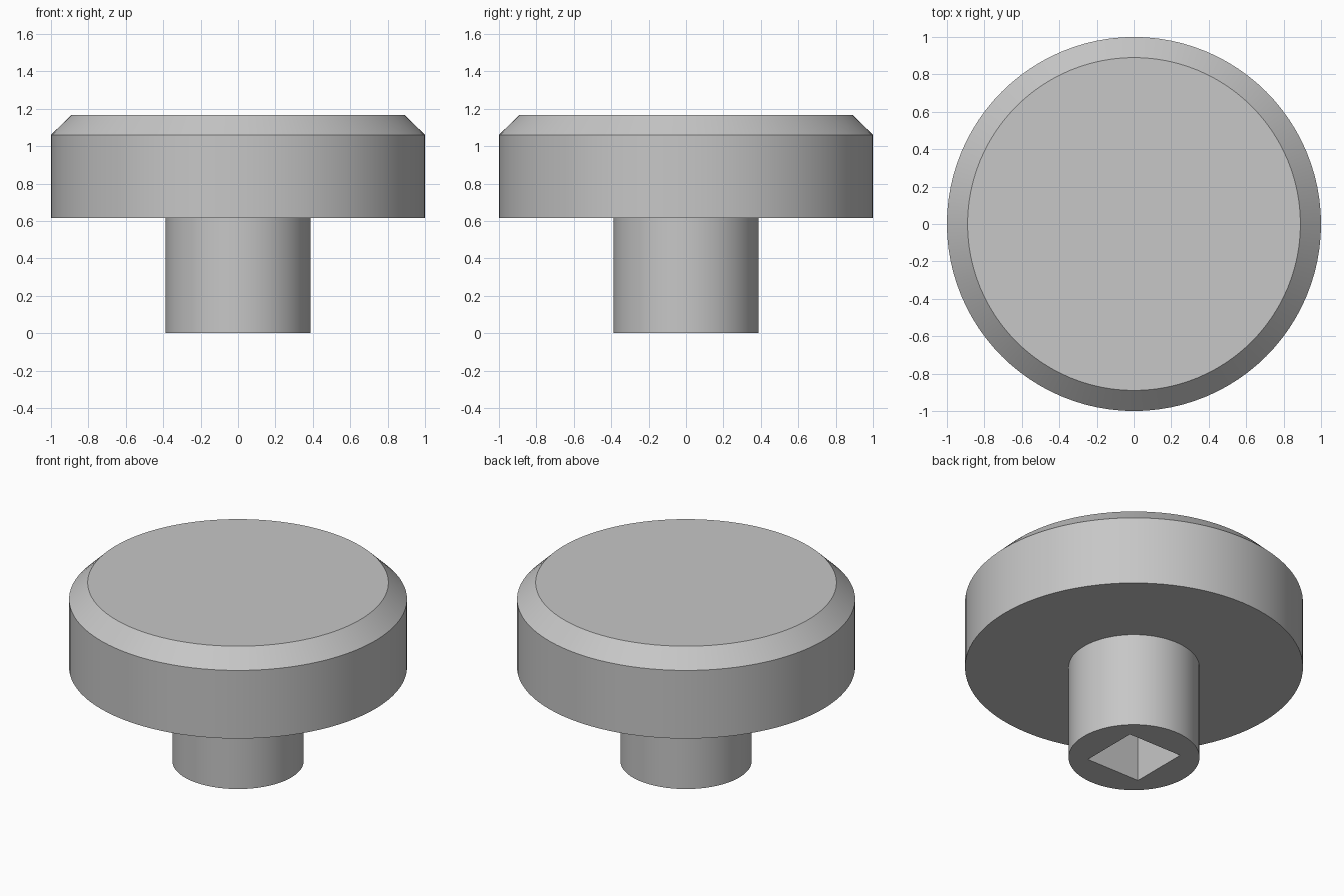
import bpy, bmesh, math

SEGMENTS = 96

cube = bpy.data.objects.get("Cube")
if cube:
    bpy.data.objects.remove(cube, do_unlink=True)

# Single grey material
grey = bpy.data.materials.new("plain grey")
grey.use_nodes = True
colour = (0.57, 0.57, 0.57, 1)
grey.diffuse_color = colour
grey.node_tree.nodes["Principled BSDF"].inputs["Base Color"].default_value = colour


def lathe(name, profile):
    """Turn (radius, height) points around z, capping both ends."""
    bm = bmesh.new()
    rings = []
    for r, z in profile:
        rings.append([bm.verts.new((r * math.cos(a), r * math.sin(a), z))
                      for a in (i * math.tau / SEGMENTS for i in range(SEGMENTS))])
    for low, high in zip(rings, rings[1:]):
        for i in range(SEGMENTS):
            j = (i + 1) % SEGMENTS
            bm.faces.new((low[i], low[j], high[j], high[i]))
    bm.faces.new(rings[0][::-1])
    bm.faces.new(rings[-1])
    mesh = bpy.data.meshes.new(name)
    bm.to_mesh(mesh)
    bm.free()
    mesh.materials.append(grey)
    obj = bpy.data.objects.new(name, mesh)
    bpy.context.collection.objects.link(obj)
    return obj


# Turned body: stem, underside, rim and chamfered top
knob = lathe("knob", [(0.388, 0), (0.388, 0.615), (1, 0.615), (1, 1.06), (0.89, 1.167)])

# Square socket cut up into the stem
bpy.ops.mesh.primitive_cube_add(size=1, location=(0, 0, 0.25))
cutter = bpy.context.object
cutter.name = "socket_cutter"
cutter.scale = (0.388, 0.388, 0.73)
cutter.data.materials.append(grey)
bpy.ops.object.transform_apply(location=True, scale=True)

socket = knob.modifiers.new("socket", "BOOLEAN")
socket.operation = "DIFFERENCE"
socket.solver = "EXACT"
socket.object = cutter
bpy.ops.object.select_all(action="DESELECT")
knob.select_set(True)
bpy.context.view_layer.objects.active = knob
bpy.ops.object.modifier_apply(modifier="socket")
bpy.data.objects.remove(cutter, do_unlink=True)

# Smooth round walls with crisp edges
bpy.ops.object.shade_smooth_by_angle(angle=math.radians(30))
